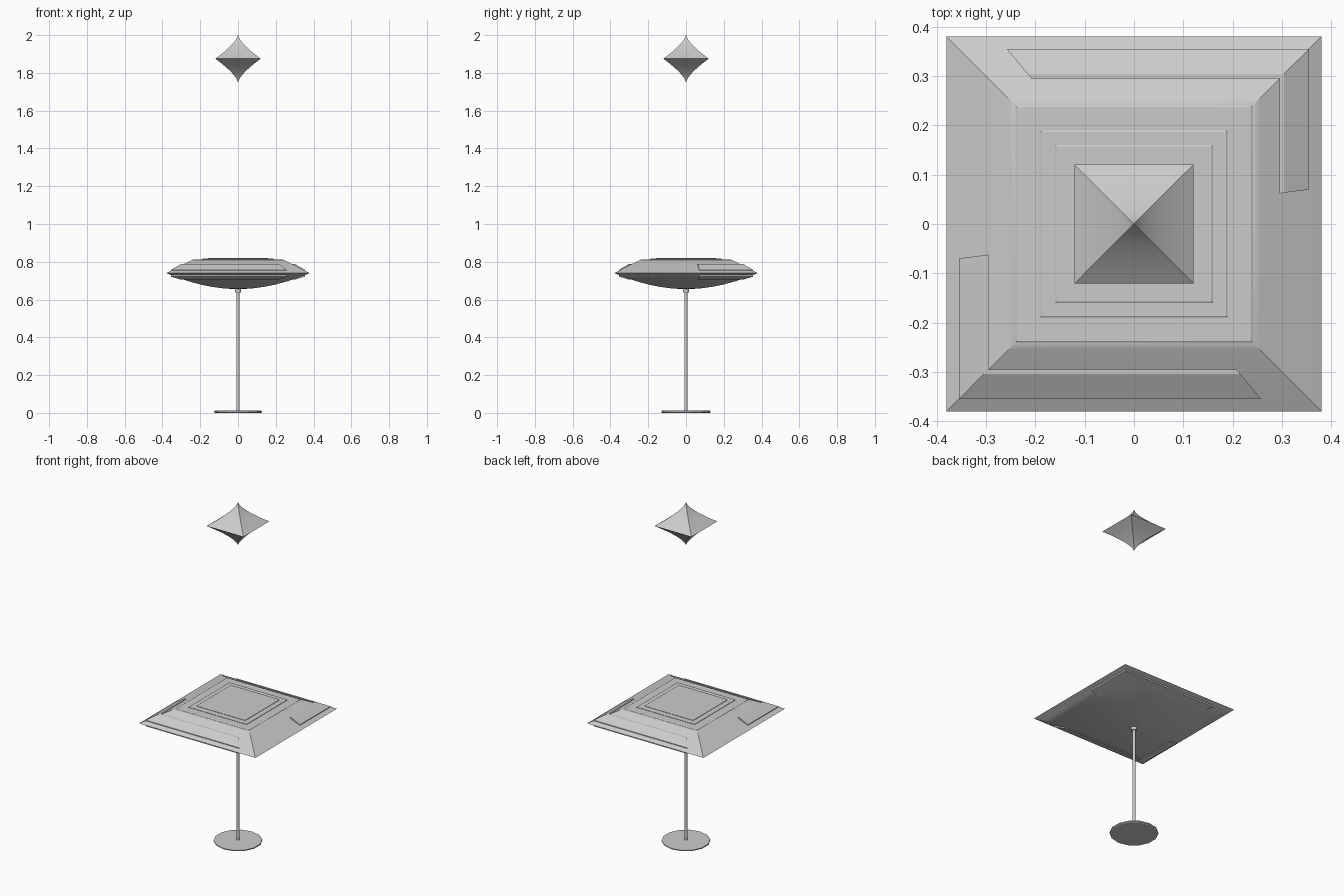
import bpy, bmesh, math

cube = bpy.data.objects.get("Cube")
if cube:
    bpy.data.objects.remove(cube, do_unlink=True)

grey = bpy.data.materials.new("light grey")
grey.use_nodes = True
grey.diffuse_color = (0.6, 0.6, 0.6, 1)
grey.node_tree.nodes["Principled BSDF"].inputs["Base Color"].default_value = (0.6, 0.6, 0.6, 1)


def loft(name, rings, smooth=None):
    """Join rings of equal point count, cap both ends."""
    bm = bmesh.new()
    loops = [[bm.verts.new(p) for p in ring] for ring in rings]
    n = len(loops[0])
    for a, b in zip(loops, loops[1:]):
        for i in range(n):
            j = (i + 1) % n
            bm.faces.new((a[i], a[j], b[j], b[i]))
    bm.faces.new(loops[0][::-1])
    bm.faces.new(loops[-1])
    bmesh.ops.recalc_face_normals(bm, faces=bm.faces)
    mesh = bpy.data.meshes.new(name)
    bm.to_mesh(mesh)
    bm.free()
    mesh.materials.append(grey)
    obj = bpy.data.objects.new(name, mesh)
    bpy.context.collection.objects.link(obj)
    if smooth:
        bpy.ops.object.select_all(action='DESELECT')
        obj.select_set(True)
        bpy.context.view_layer.objects.active = obj
        bpy.ops.object.shade_smooth_by_angle(angle=math.radians(smooth))
    return obj


def square_stack(name, profile, smooth=None):
    corners = ((-1, -1), (1, -1), (1, 1), (-1, 1))
    return loft(name, [[(x * h, y * h, z) for x, y in corners] for h, z in profile], smooth)


def round_stack(name, profile, sides, smooth=None):
    angles = [2 * math.pi * (i + 0.5) / sides for i in range(sides)]
    return loft(name, [[(r * math.cos(a), r * math.sin(a), z) for a in angles]
                       for r, z in profile], smooth)


# Round foot, pole and collar under the platform
round_stack("base_disc", [(0.125, 0), (0.13, 0.003), (0.13, 0.009), (0.125, 0.012)], 14)
round_stack("pole", [(0.009, 0.01), (0.009, 0.67)], 12, 40)
round_stack("pole_collar", [(0.017, 0.637), (0.017, 0.66)], 12, 40)

# Square platform: curved underside, bevelled rim
under = [(0.38 * t, 0.655 + 0.085 * t ** 1.9) for t in (0.04, 0.2, 0.35, 0.5, 0.65, 0.8, 0.9, 1)]
square_stack("platform", under + [(0.255, 0.804), (0.24, 0.81)], 25)

# Stepped top plates
for name, half, low, high in (("lower_step", 0.24, 0.80, 0.813),
                              ("middle_step", 0.19, 0.80, 0.817),
                              ("upper_step", 0.16, 0.80, 0.821)):
    square_stack(name, [(half, low), (half, high - 0.002), (half - 0.003, high)])

# L-shaped brackets let into two opposite corners of the rim
section = [(0.295, 0.787), (0.304, 0.787), (0.355, 0.757), (0.355, 0.721), (0.30, 0.705)]


def slide(d, inner, outer):
    return inner + (outer - inner) * (d - 0.295) / 0.06


for name, s in (("front_bracket", 1), ("back_bracket", -1)):
    loft(name, [
        [(s * slide(d, 0.208, 0.258), -s * d, z) for d, z in section],
        [(-s * d, -s * d, z) for d, z in section],
        [(-s * d, -s * slide(d, 0.062, 0.07), z) for d, z in section]])

# Floating four-sided star with concave faces
steps = [i / 10 for i in range(11)]
curve = [(0.12 * (1 - t) ** 1.45 + 0.0005, 0.125 * t) for t in steps]
star = [(h, 1.875 - z) for h, z in reversed(curve)] + [(h, 1.875 + z) for h, z in curve[1:]]
square_stack("floating_star", star, 25)
